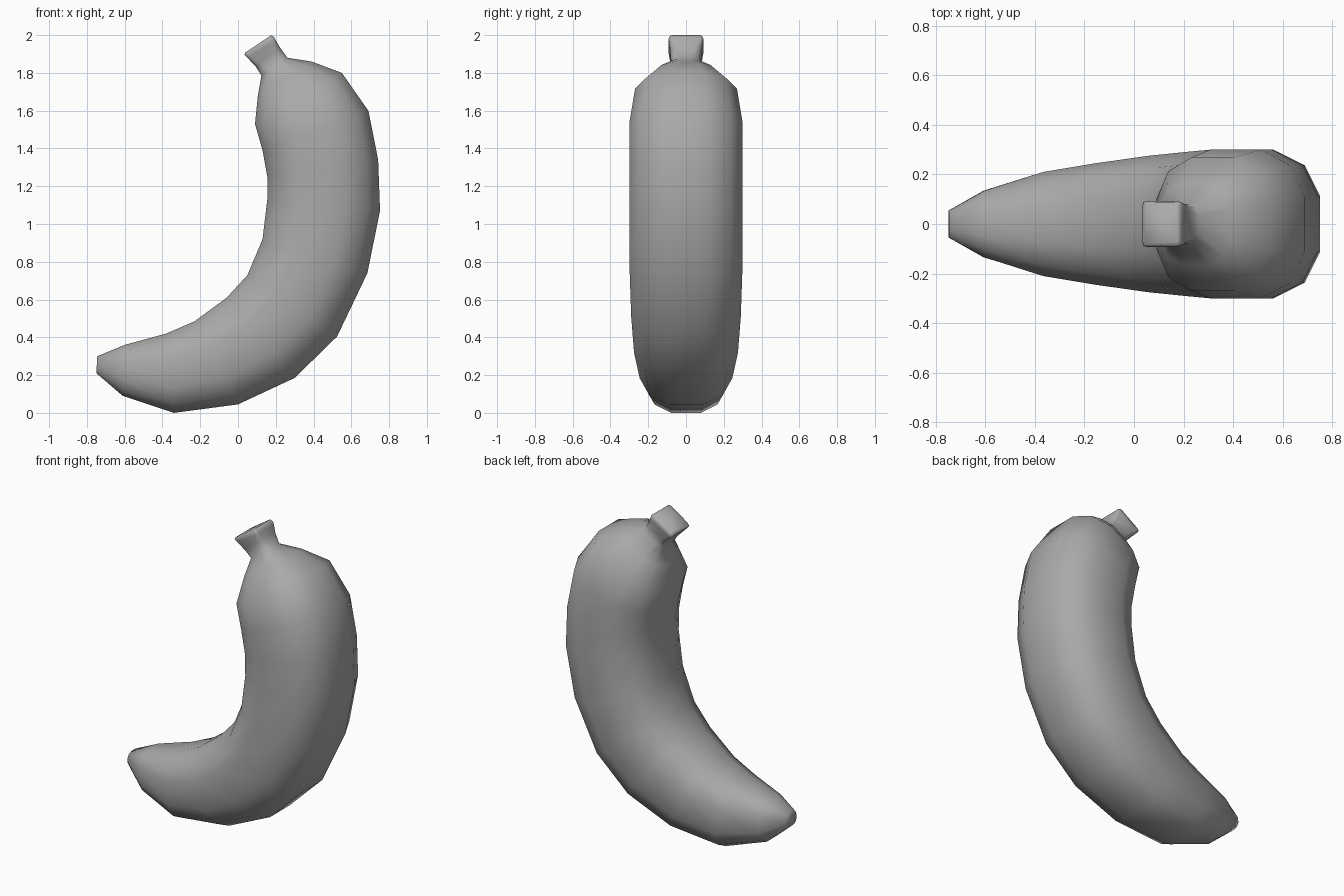
import bpy, bmesh, math
from mathutils import Vector

if "Cube" in bpy.data.objects:
    bpy.data.objects.remove(bpy.data.objects["Cube"])

# Each ring: outer x, outer z, inner x, inner z, half width
BODY = [
    (-0.75, 0.21, -0.745, 0.30, 0.055), (-0.61, 0.09, -0.60, 0.36, 0.135),
    (-0.34, 0.0, -0.38, 0.42, 0.21), (0.00, 0.045, -0.23, 0.485, 0.245),
    (0.30, 0.185, -0.06, 0.61, 0.275), (0.525, 0.405, 0.05, 0.73, 0.29),
    (0.685, 0.74, 0.13, 0.92, 0.30), (0.752, 1.07, 0.155, 1.13, 0.30),
    (0.742, 1.34, 0.155, 1.25, 0.30), (0.69, 1.60, 0.13, 1.39, 0.30),
    (0.55, 1.80, 0.09, 1.53, 0.27), (0.39, 1.86, 0.105, 1.68, 0.165),
]
STEM = [
    (0.262, 1.88, 0.124, 1.785, 0.08), (0.222, 1.935, 0.095, 1.832, 0.082),
    (0.201, 1.97, 0.050, 1.88, 0.089), (0.192, 1.988, 0.034, 1.896, 0.092),
    (0.177, 2.0, 0.038, 1.908, 0.086),
]
# Corner shape per ring: round body, neck turning into a square stem
SHAPES = [(0.37, 0.79)] * len(BODY) + [(0.45, 0.8), (0.65, 0.88)] + [(0.82, 0.95)] * 3


def section(a, b):
    """Twelve-sided rounded section, symmetric in all quadrants."""
    q = [(1, a), (b, b), (a, 1)]
    half = q + [(-x, y) for x, y in reversed(q)]
    return half + [(x, -y) for x, y in reversed(half)]


def loft(name, rings, shapes):
    bm = bmesh.new()
    loops = []
    for (ox, oz, ix, iz, w), (a, b) in zip(rings, shapes):
        o, i = Vector((ox, 0, oz)), Vector((ix, 0, iz))
        mid, arm = (o + i) / 2, (o - i) / 2
        loops.append([bm.verts.new(mid + arm * u + Vector((0, w * v, 0)))
                      for u, v in section(a, b)])
    for r, s in zip(loops, loops[1:]):
        for k in range(len(r)):
            n = (k + 1) % len(r)
            bm.faces.new((r[k], r[n], s[n], s[k]))
    bm.faces.new(loops[0])
    bm.faces.new(loops[-1])
    bmesh.ops.recalc_face_normals(bm, faces=bm.faces)
    me = bpy.data.meshes.new(name)
    bm.to_mesh(me)
    bm.free()
    ob = bpy.data.objects.new(name, me)
    bpy.context.collection.objects.link(ob)
    bpy.ops.object.select_all(action='DESELECT')
    ob.select_set(True)
    bpy.context.view_layer.objects.active = ob
    bpy.ops.object.shade_smooth_by_angle(angle=math.radians(75))
    return ob


# Curved fruit with its squared stem, in one smooth skin
banana = loft("banana", BODY + STEM, SHAPES)

# Dark grey skin
skin = bpy.data.materials.new("dark_grey_skin")
skin.diffuse_color = (0.4, 0.4, 0.4, 1)
skin.use_nodes = True
skin.node_tree.nodes["Principled BSDF"].inputs["Base Color"].default_value = skin.diffuse_color
banana.data.materials.append(skin)
